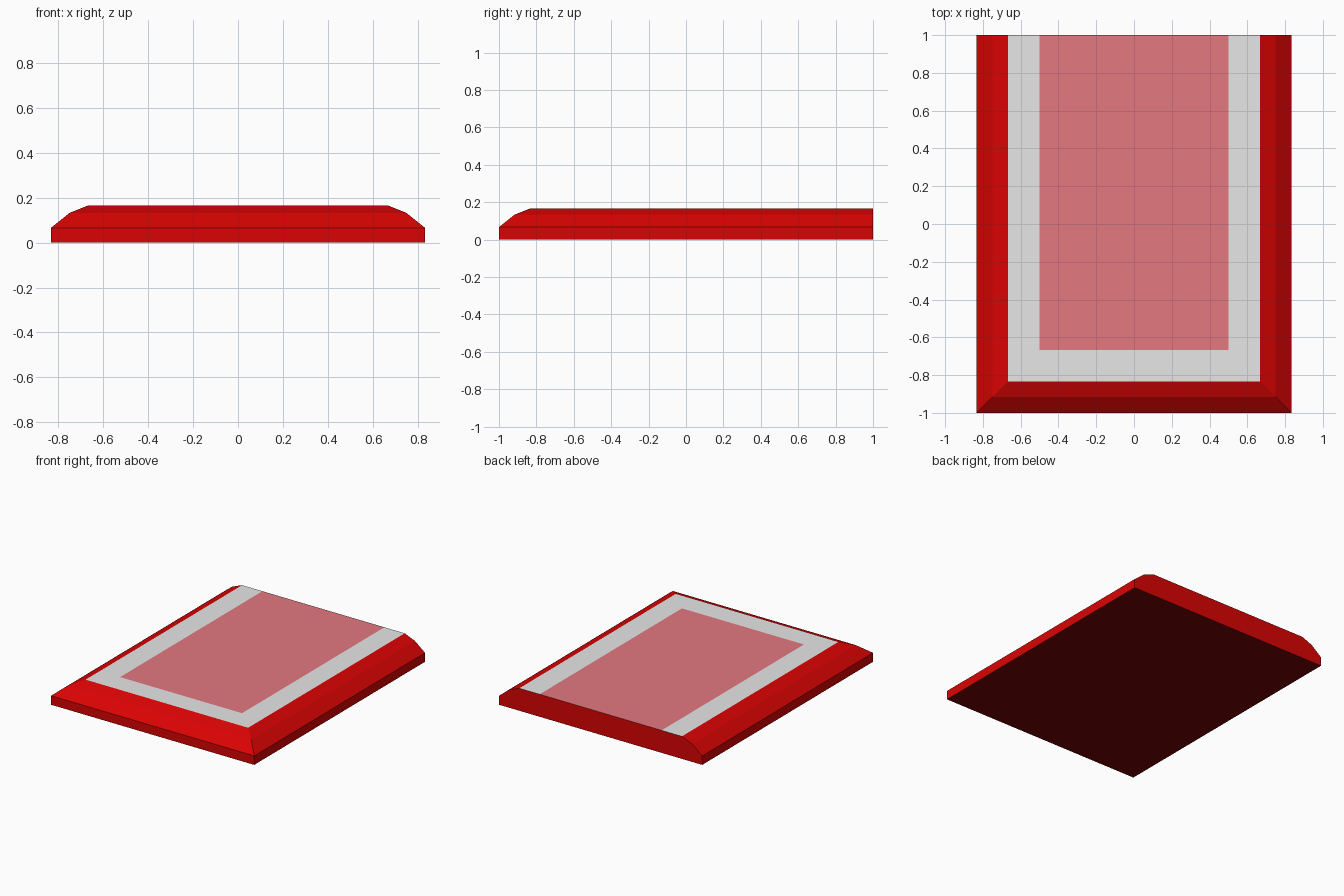
import bpy
import bmesh

if "Cube" in bpy.data.objects:
    bpy.data.objects.remove(bpy.data.objects["Cube"])


def material(name, srgb):
    lin = [((c / 255 + 0.055) / 1.055) ** 2.4 if c > 10 else c / 255 / 12.92 for c in srgb]
    m = bpy.data.materials.new(name)
    m.diffuse_color = (*lin, 1.0)
    m.use_nodes = True
    m.node_tree.nodes["Principled BSDF"].inputs["Base Color"].default_value = m.diffuse_color
    return m


# Stacked outlines: (inset from the base edge, height). The back stays flush at y = 1.
W = 0.8333
LEVELS = [(0, 0), (0, 0.0667), (0.0833, 0.1333), (0.1667, 0.1667), (0.3333, 0.1667)]

bm = bmesh.new()
rings = []
for inset, z in LEVELS:
    x, front = W - inset, -1 + inset
    rings.append([bm.verts.new(p) for p in
                  ((-x, front, z), (x, front, z), (x, 1, z), (-x, 1, z))])

# Dark base
bm.faces.new(rings[0][::-1]).material_index = 3

# Side wall, two bevel bands, then the flat grey border on top
for level, (lower, upper) in enumerate(zip(rings, rings[1:])):
    flat = LEVELS[level][1] == LEVELS[level + 1][1]
    for i in range(4):
        if flat and i == 2:      # the border is open at the back edge
            continue
        j = (i + 1) % 4
        face = bm.faces.new((lower[i], lower[j], upper[j], upper[i]))
        face.material_index = 1 if flat else 0

# Pink centre panel
bm.faces.new(rings[-1]).material_index = 2

mesh = bpy.data.meshes.new("bevelled_end_slab")
bm.to_mesh(mesh)
bm.free()
for m in (material("red", (218, 3, 3)),
          material("light_grey", (231, 231, 231)),
          material("dusty_pink", (228, 120, 128)),
          material("dark_red", (118, 3, 3))):
    mesh.materials.append(m)
slab = bpy.data.objects.new("bevelled_end_slab", mesh)
bpy.context.collection.objects.link(slab)
